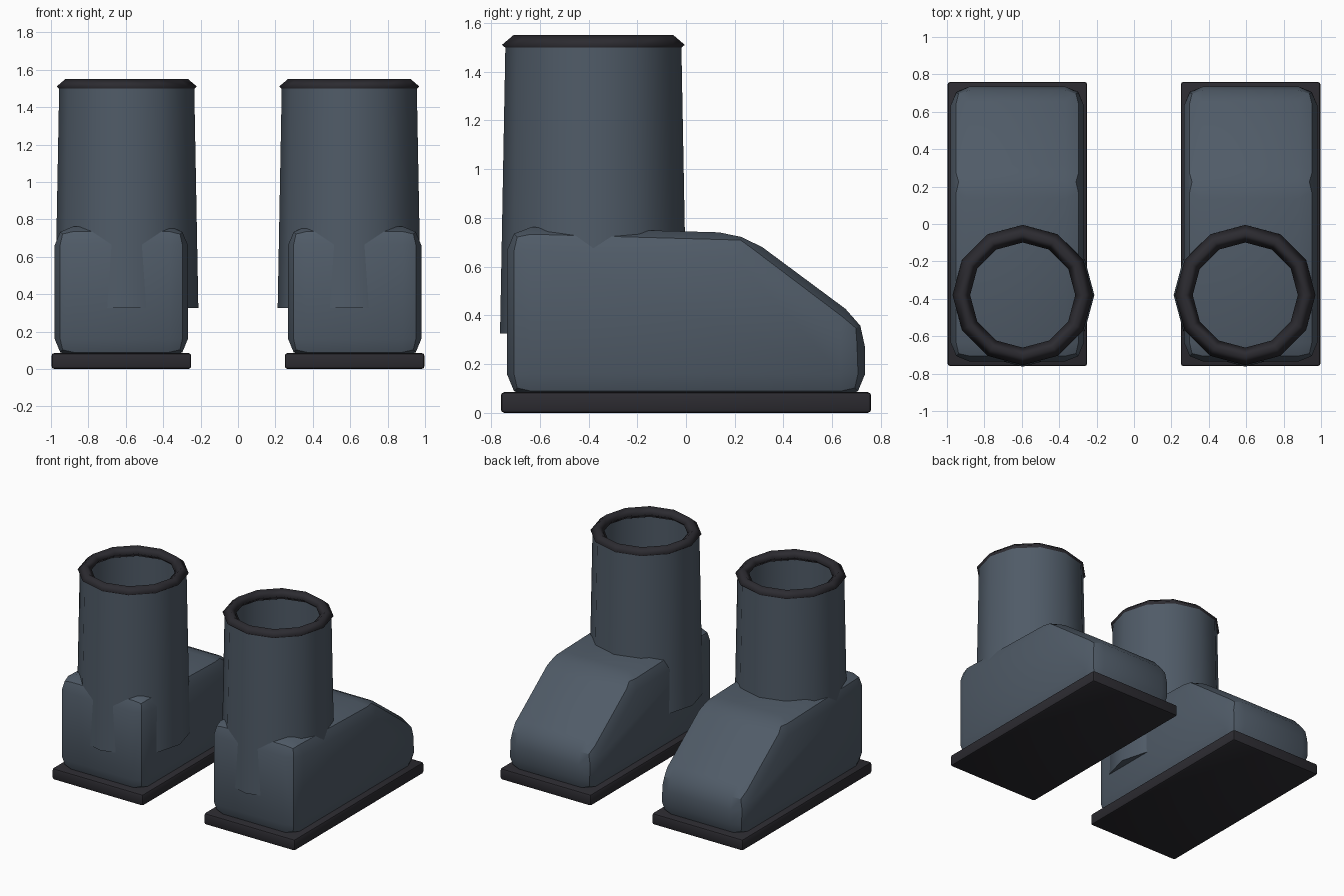
import bpy, bmesh, math

if "Cube" in bpy.data.objects:
    bpy.data.objects.remove(bpy.data.objects["Cube"])


def material(name, color):
    m = bpy.data.materials.new(name)
    m.diffuse_color = (*color, 1)
    m.use_nodes = True
    m.node_tree.nodes["Principled BSDF"].inputs["Base Color"].default_value = m.diffuse_color
    return m


LEATHER = material("slate leather", (0.08, 0.105, 0.137))
RUBBER = material("black rubber", (0.025, 0.024, 0.03))


def finish(bm, name, mat, bevel=0, segments=1, angle=30):
    bmesh.ops.recalc_face_normals(bm, faces=bm.faces)
    me = bpy.data.meshes.new(name)
    bm.to_mesh(me)
    bm.free()
    me.materials.append(mat)
    ob = bpy.data.objects.new(name, me)
    bpy.context.collection.objects.link(ob)
    bpy.ops.object.select_all(action='DESELECT')
    ob.select_set(True)
    bpy.context.view_layer.objects.active = ob
    if bevel:
        b = ob.modifiers.new("bevel", 'BEVEL')
        b.width, b.segments, b.limit_method = bevel, segments, 'NONE'
        bpy.ops.object.modifier_apply(modifier="bevel")
    bpy.ops.object.shade_smooth_by_angle(angle=math.radians(angle))
    return ob


def extruded(profile, x0, x1):
    """Side profile (y, z) extruded across x."""
    bm = bmesh.new()
    face = bm.faces.new([bm.verts.new((x0, y, z)) for y, z in profile])
    ext = bmesh.ops.extrude_face_region(bm, geom=[face])
    for v in ext["geom"]:
        if isinstance(v, bmesh.types.BMVert):
            v.co.x = x1
    return bm


def rings(profile, cx, cy, closed, sides=12):
    """Ring profile (radius, z) swept around a vertical axis."""
    bm = bmesh.new()
    loops = [[bm.verts.new((cx + r * math.cos(2 * math.pi * i / sides),
                            cy + r * math.sin(2 * math.pi * i / sides), z))
              for i in range(sides)] for r, z in profile]
    pairs = list(zip(loops, loops[1:]))
    if closed:
        pairs.append((loops[-1], loops[0]))
    for a, b in pairs:
        for i in range(sides):
            j = (i + 1) % sides
            bm.faces.new((a[i], a[j], b[j], b[i]))
    if not closed:
        bm.faces.new(loops[0][::-1])
    return bm


CX, CY = 0.595, -0.38
parts = []

# Flat sole slab
slab = [(-0.76, 0), (0.76, 0), (0.76, 0.085), (-0.76, 0.085)]
parts.append(finish(extruded(slab, 0.25, 0.997), "sole", RUBBER, 0.015, 2))

# Foot with sloping toe and rounded edges
foot = [(-0.735, 0.06), (0.735, 0.06), (0.735, 0.367), (0.235, 0.738), (-0.735, 0.765)]
parts.append(finish(extruded(foot, 0.268, 0.98), "foot", LEATHER, 0.1, 2))

# Hollow, slightly tapered shaft
parts.append(finish(rings([(0.383, 0.325), (0.361, 1.51)], CX, CY, False),
                    "shaft", LEATHER, angle=40))

# Padded cuff around the shaft opening
cuff = [(0.375, 1.51), (0.328, 1.55), (0.281, 1.51), (0.328, 1.47)]
parts.append(finish(rings(cuff, CX, CY, True), "cuff", RUBBER, angle=180))

# Mirrored boot on the other side
for ob in parts:
    ob.name = "right_" + ob.name
    twin = ob.copy()
    twin.data = ob.data.copy()
    twin.name = ob.name.replace("right_", "left_")
    bm = bmesh.new()
    bm.from_mesh(twin.data)
    for v in bm.verts:
        v.co.x *= -1
    bmesh.ops.reverse_faces(bm, faces=bm.faces)
    bm.to_mesh(twin.data)
    bm.free()
    bpy.context.collection.objects.link(twin)
